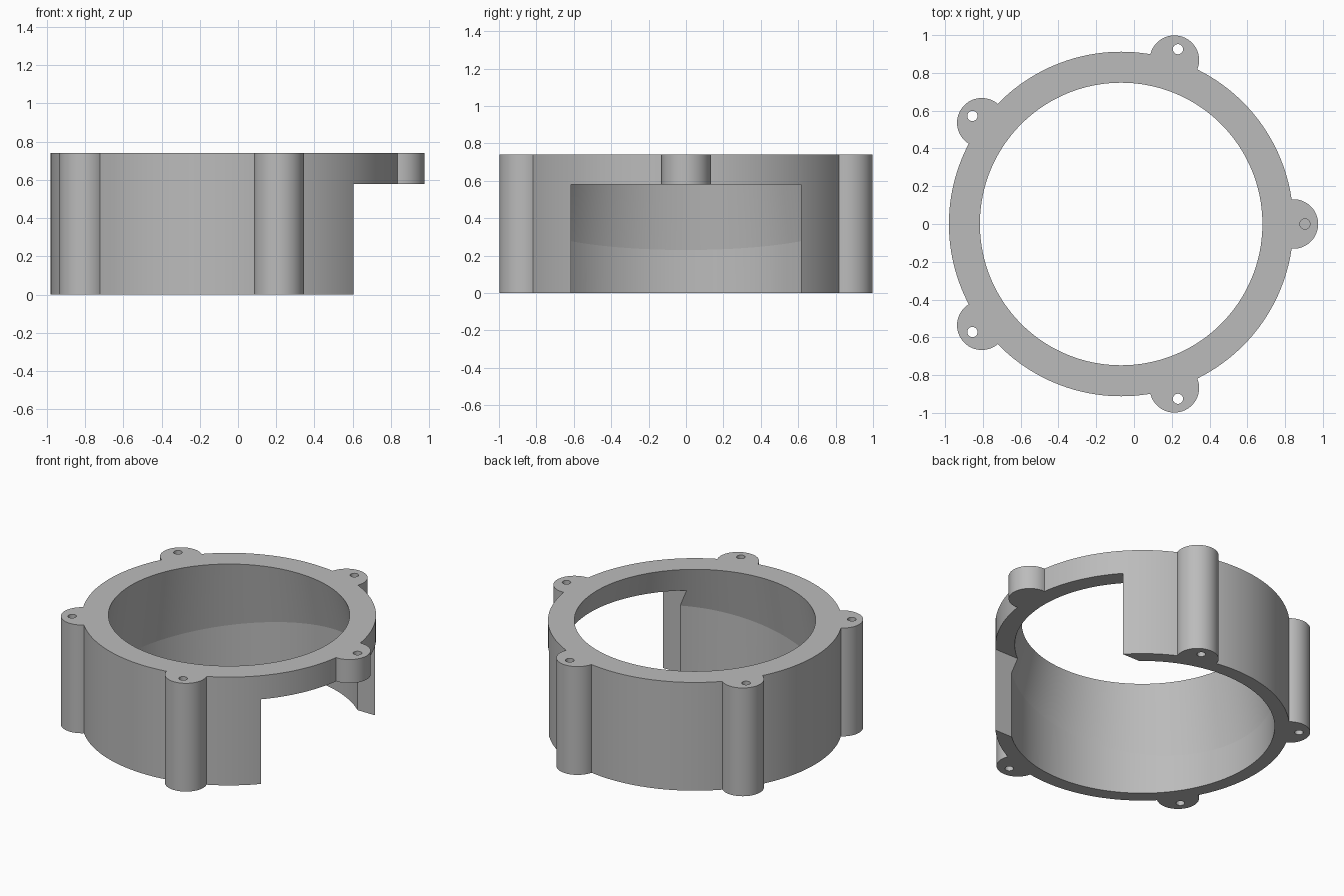
import bpy, bmesh, math
from mathutils import Vector

CX, HEIGHT = -0.068, 0.741
R_OUT, R_TOP, R_LOW = 0.912, 0.748, 0.82
WINDOW_TOP, WINDOW_HALF = 0.579, 0.615

cube = bpy.data.objects.get("Cube")
if cube:
    bpy.data.objects.remove(cube, do_unlink=True)

grey = bpy.data.materials.new("plain_grey")
grey.use_nodes = True
colour = (0.5, 0.5, 0.5, 1)
grey.diffuse_color = colour
grey.node_tree.nodes["Principled BSDF"].inputs["Base Color"].default_value = colour


def stack(name, x, y, levels, sides):
    """Closed round solid from (radius, height function) levels, bottom to top."""
    bm = bmesh.new()
    rings = []
    for radius, height in levels:
        ring = []
        for i in range(sides):
            a = math.tau * i / sides
            px, py = x + radius * math.cos(a), y + radius * math.sin(a)
            ring.append(bm.verts.new(Vector((px, py, height(px)))))
        rings.append(ring)
    for low, high in zip(rings, rings[1:]):
        for i in range(sides):
            j = (i + 1) % sides
            bm.faces.new((low[i], low[j], high[j], high[i]))
    bm.faces.new(rings[0][::-1])
    bm.faces.new(rings[-1])
    mesh = bpy.data.meshes.new(name)
    bm.to_mesh(mesh)
    bm.free()
    obj = bpy.data.objects.new(name, mesh)
    bpy.context.collection.objects.link(obj)
    mesh.materials.append(grey)
    return obj


def rod(name, x, y, radius, bottom, top, sides):
    return stack(name, x, y, [(radius, lambda px: bottom), (radius, lambda px: top)], sides)


def combine(target, tool, operation):
    tool.hide_render = True
    mod = target.modifiers.new(operation, "BOOLEAN")
    mod.operation, mod.object, mod.solver = operation, tool, "EXACT"
    bpy.context.view_layer.objects.active = target
    bpy.ops.object.modifier_apply(modifier=mod.name)
    bpy.data.objects.remove(tool, do_unlink=True)


# Outer wall with five screw lugs
housing = rod("ring_housing", CX, 0, R_OUT, 0, HEIGHT, 160)
angles = [math.tau * k / 5 for k in range(5)]
for a in angles:
    lug = rod("lug", CX + R_OUT * math.cos(a), R_OUT * math.sin(a), 0.131, 0, HEIGHT, 64)
    combine(housing, lug, "UNION")

# Bore: straight below, narrowing above a slanted seam
bore = stack("bore_cutter", CX, 0, [
    (R_LOW, lambda px: -0.1),
    (R_LOW, lambda px: 0.23 + 0.17 * (px - CX + R_LOW)),
    (R_TOP, lambda px: HEIGHT),
    (R_TOP, lambda px: HEIGHT + 0.1)], 160)
combine(housing, bore, "DIFFERENCE")

# Screw holes
for a in angles:
    d = 0.973
    hole = rod("hole_cutter", CX + d * math.cos(a), d * math.sin(a), 0.027, -0.1, HEIGHT + 0.1, 32)
    combine(housing, hole, "DIFFERENCE")

# Side window, open at the bottom
bpy.ops.mesh.primitive_cube_add(size=1, location=(0.75, 0, WINDOW_TOP - 0.5))
window = bpy.context.object
window.name = "window_cutter"
window.scale = (1.3, 2 * WINDOW_HALF, 1)
window.data.materials.append(grey)
bpy.context.view_layer.update()
combine(housing, window, "DIFFERENCE")

bpy.ops.object.select_all(action="DESELECT")
housing.select_set(True)
bpy.context.view_layer.objects.active = housing
bpy.ops.object.shade_smooth_by_angle(angle=math.radians(6.5))
